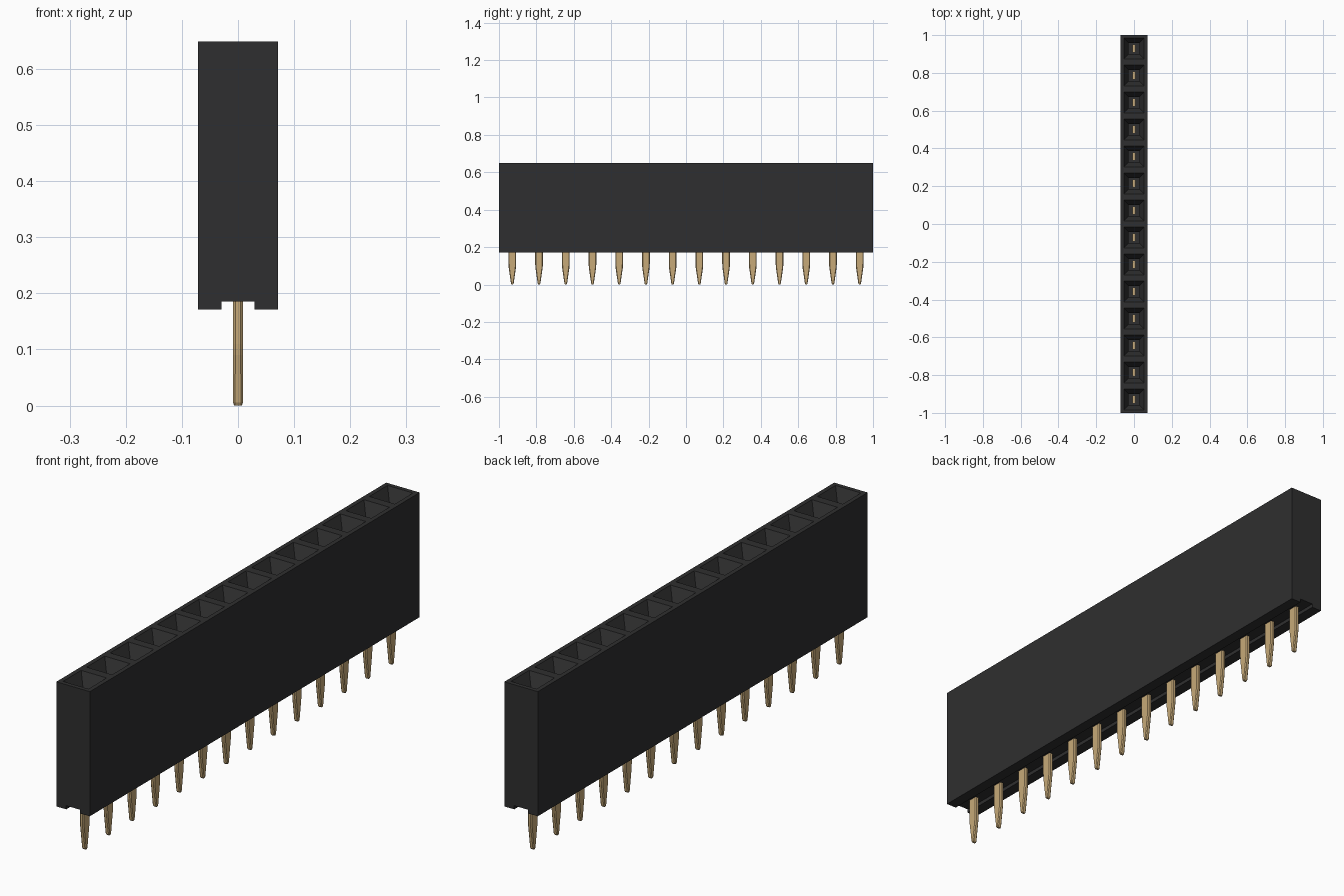
import bpy
import bmesh

cube = bpy.data.objects.get("Cube")
if cube:
    bpy.data.objects.remove(cube, do_unlink=True)

COUNT = 14
PITCH = 2 / COUNT
HALF_W, Z_LOW, Z_TOP = 0.071, 0.171, 0.649
GROOVE_W, GROOVE_Z = 0.029, 0.185


def material(name, rgb):
    m = bpy.data.materials.new(name)
    m.use_nodes = True
    m.diffuse_color = (*rgb, 1)
    b = next(n for n in m.node_tree.nodes if n.type == "BSDF_PRINCIPLED")
    b.inputs["Base Color"].default_value = (*rgb, 1)
    return m


def finish(bm, name, mat):
    bmesh.ops.remove_doubles(bm, verts=bm.verts, dist=1e-5)
    bmesh.ops.recalc_face_normals(bm, faces=bm.faces)
    mesh = bpy.data.meshes.new(name)
    bm.to_mesh(mesh)
    bm.free()
    mesh.materials.append(mat)
    obj = bpy.data.objects.new(name, mesh)
    bpy.context.collection.objects.link(obj)
    return obj


def loft(bm, rings, cap_start=True, cap_end=True):
    """Join successive closed rings of points with quads."""
    loops = [[bm.verts.new(p) for p in ring] for ring in rings]
    for a, b in zip(loops, loops[1:]):
        for i in range(len(a)):
            j = (i + 1) % len(a)
            bm.faces.new((a[i], a[j], b[j], b[i]))
    if cap_start:
        bm.faces.new(loops[0])
    if cap_end:
        bm.faces.new(loops[-1])


def rect(hx, hy, y, z):
    return [(-hx, y - hy, z), (hx, y - hy, z), (hx, y + hy, z), (-hx, y + hy, z)]


def chamfered(hx, hy, c, y, z):
    return [(-hx + c, y - hy, z), (hx - c, y - hy, z), (hx, y - hy + c, z),
            (hx, y + hy - c, z), (hx - c, y + hy, z), (-hx + c, y + hy, z),
            (-hx, y + hy - c, z), (-hx, y - hy + c, z)]


black = material("black plastic", (0.028, 0.028, 0.029))
gold = material("pale gold metal", (0.57, 0.40, 0.19))
centres = [-1 + PITCH * (i + 0.5) for i in range(COUNT)]

# Housing: grooved profile along y, one funnel-shaped socket per cell
profile = [(HALF_W, Z_TOP), (HALF_W, Z_LOW), (GROOVE_W, Z_LOW), (GROOVE_W, GROOVE_Z),
           (-GROOVE_W, GROOVE_Z), (-GROOVE_W, Z_LOW), (-HALF_W, Z_LOW), (-HALF_W, Z_TOP)]
bm = bmesh.new()
for y in centres:
    ends = [[bm.verts.new((x, y + s * PITCH / 2, z)) for x, z in profile] for s in (-1, 1)]
    for i in range(len(profile) - 1):
        bm.faces.new((ends[0][i], ends[0][i + 1], ends[1][i + 1], ends[1][i]))
    loft(bm, [rect(HALF_W, PITCH / 2, y, Z_TOP),
              rect(0.054, 0.055, y, Z_TOP),
              rect(0.028, 0.029, y, Z_TOP - 0.05),
              rect(0.028, 0.029, y, 0.25)], cap_start=False)
for y in (-1, 1):
    bm.faces.new([bm.verts.new((x, y, z)) for x, z in profile])
finish(bm, "housing", black)

# Pins: chamfered bars narrowing to a blunt tip
for n, y in enumerate(centres, 1):
    bm = bmesh.new()
    loft(bm, [chamfered(0.007, 0.004, 0.002, y, 0),
              chamfered(0.0085, 0.007, 0.003, y, 0.005),
              chamfered(0.0085, 0.0195, 0.004, y, 0.09),
              chamfered(0.0085, 0.0205, 0.004, y, 0.11),
              chamfered(0.0085, 0.0205, 0.004, y, 0.42)])
    finish(bm, f"pin_{n:02d}", gold)
